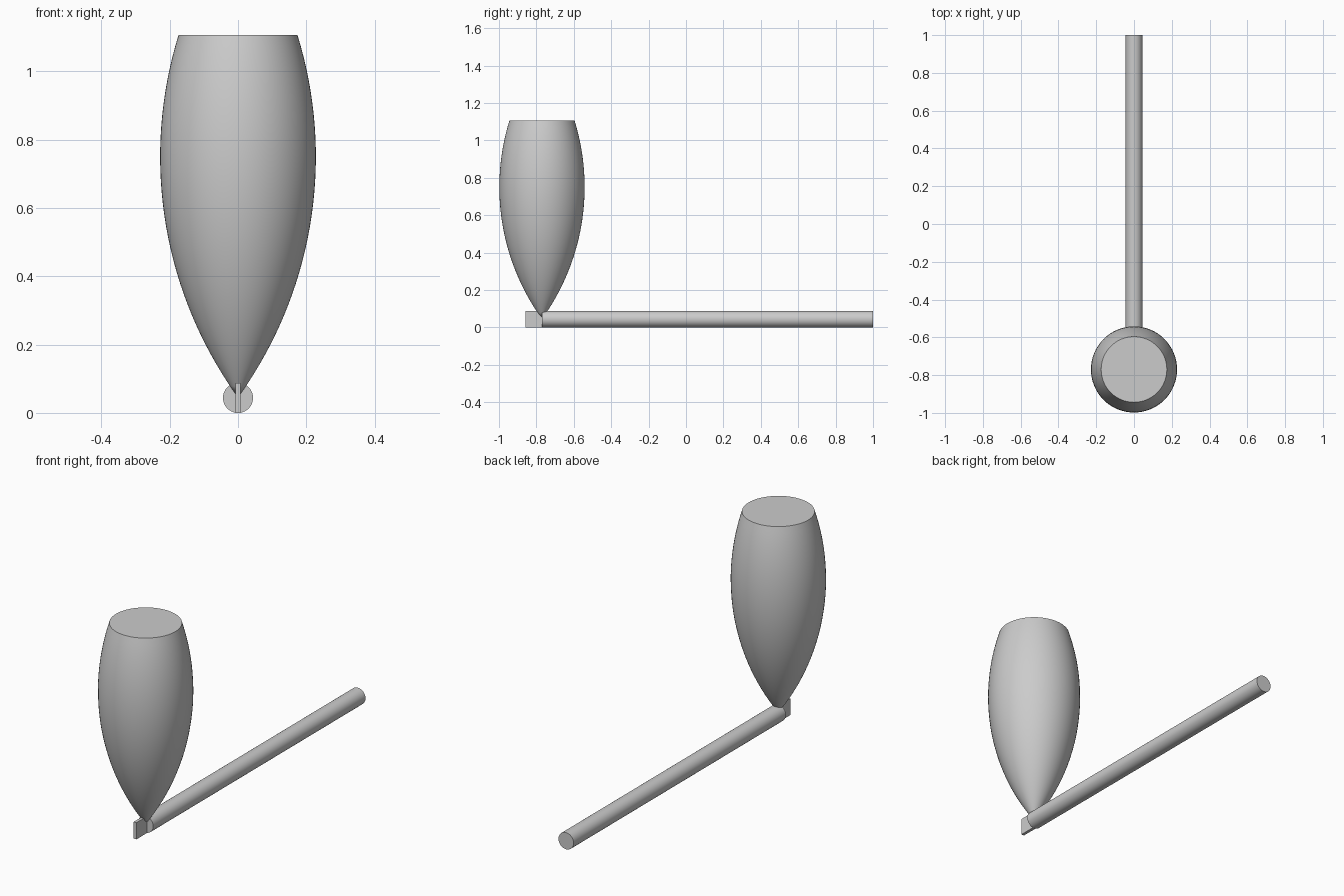
import bpy, bmesh, math
from mathutils import Matrix, Vector

cube = bpy.data.objects.get("Cube")
if cube:
    bpy.data.objects.remove(cube, do_unlink=True)

grey = bpy.data.materials.new("plain grey")
grey.use_nodes = True
colour = (0.6, 0.6, 0.6, 1)
grey.diffuse_color = colour
grey.node_tree.nodes["Principled BSDF"].inputs["Base Color"].default_value = colour

BOWL_Y = -0.77
STEM_R = 0.044
SIDES = 64


def add_part(name, bm, smooth=True):
    bmesh.ops.recalc_face_normals(bm, faces=bm.faces)
    mesh = bpy.data.meshes.new(name)
    bm.to_mesh(mesh)
    bm.free()
    mesh.materials.append(grey)
    obj = bpy.data.objects.new(name, mesh)
    bpy.context.collection.objects.link(obj)
    if smooth:
        bpy.ops.object.select_all(action='DESELECT')
        obj.select_set(True)
        bpy.context.view_layer.objects.active = obj
        bpy.ops.object.shade_smooth_by_angle(angle=math.radians(35))
    return obj


# Bowl: a circular arc spun around the vertical axis, closed by a flat top
tip_z, wide_z, top_z, wide_r = 0.045, 0.75, 1.107, 0.228
arc_r = ((wide_z - tip_z) ** 2 + wide_r ** 2) / (2 * wide_r)
steps = 32
bm = bmesh.new()
profile = []
for i in range(steps + 1):
    z = tip_z + (top_z - tip_z) * i / steps
    r = wide_r - arc_r + math.sqrt(arc_r ** 2 - (z - wide_z) ** 2)
    profile.append(bm.verts.new((max(r, 0), BOWL_Y, z)))
profile.append(bm.verts.new((0, BOWL_Y, top_z)))
edges = [bm.edges.new(pair) for pair in zip(profile, profile[1:])]
bmesh.ops.spin(bm, geom=profile + edges, cent=(0, BOWL_Y, 0), axis=(0, 0, 1),
               angle=math.tau, steps=SIDES, use_duplicate=False)
bmesh.ops.remove_doubles(bm, verts=bm.verts, dist=0.0001)
add_part("bowl", bm)

# Stem: long round rod running back from under the bowl
bm = bmesh.new()
place = Matrix.Translation((0, (1 + BOWL_Y) / 2, STEM_R)) @ Matrix.Rotation(math.pi / 2, 4, 'X')
bmesh.ops.create_cone(bm, cap_ends=True, segments=SIDES, radius1=STEM_R,
                      radius2=STEM_R, depth=1 - BOWL_Y, matrix=place)
add_part("stem", bm)

# Spur: thin upright plate in front of the stem
bm = bmesh.new()
bmesh.ops.create_cube(bm, size=1)
bmesh.ops.scale(bm, vec=(0.016, 2 * STEM_R, 2 * STEM_R), verts=bm.verts)
bmesh.ops.translate(bm, vec=Vector((0, BOWL_Y - STEM_R, STEM_R)), verts=bm.verts)
add_part("spur", bm, smooth=False)
